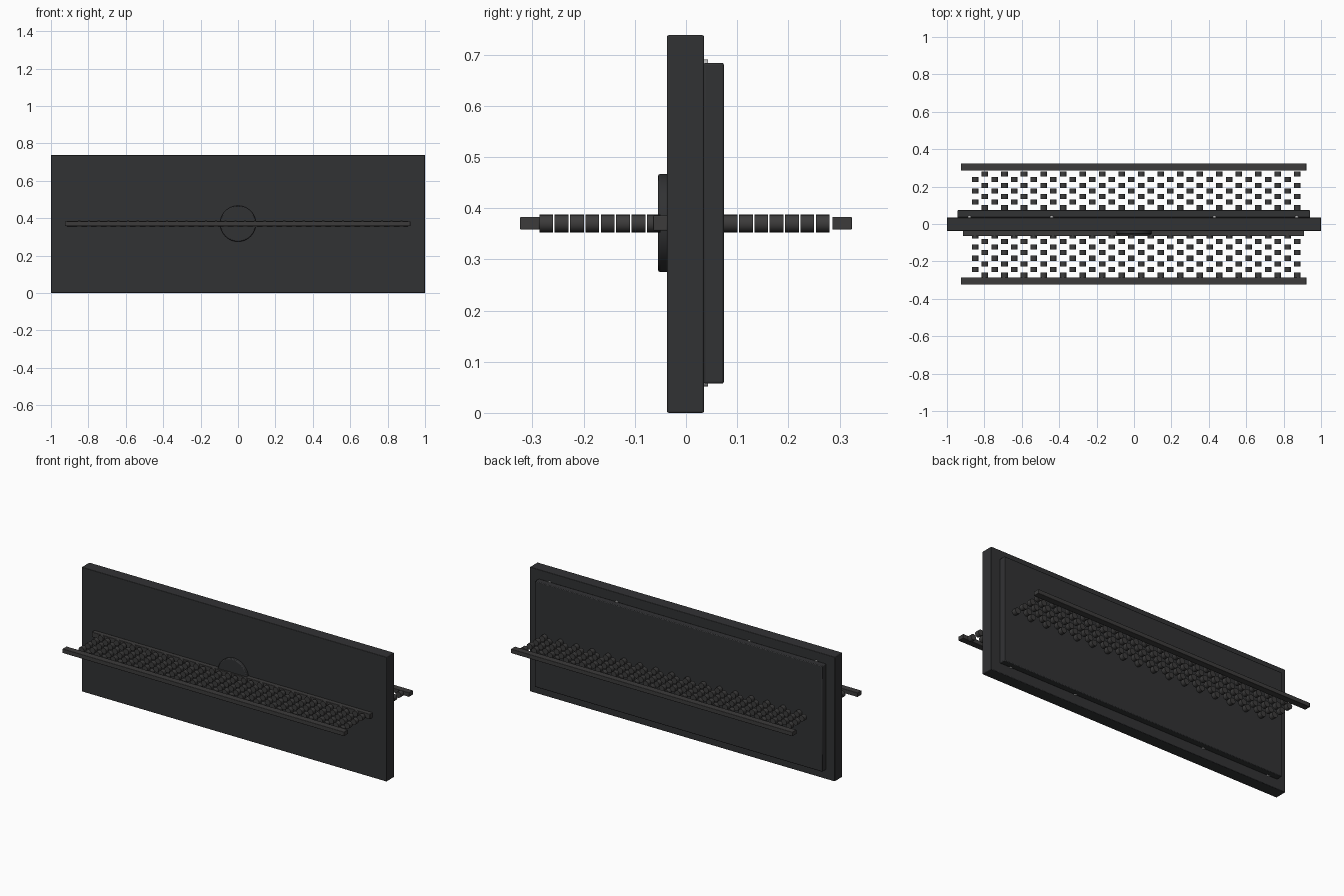
import bpy, bmesh, math
from mathutils import Matrix

if "Cube" in bpy.data.objects:
    bpy.data.objects.remove(bpy.data.objects["Cube"])


def material(name, col):
    m = bpy.data.materials.new(name)
    m.diffuse_color = (*col, 1)
    m.use_nodes = True
    m.node_tree.nodes["Principled BSDF"].inputs["Base Color"].default_value = m.diffuse_color
    return m


PLATE = material("dark_plate", (0.031, 0.032, 0.034))
METAL = material("dark_metal", (0.045, 0.044, 0.044))
LIGHT = material("light_steel", (0.5, 0.5, 0.5))


def finish(ob, mat, bevel=0.0, segments=2):
    ob.data.materials.append(mat)
    if bevel:
        b = ob.modifiers.new("bevel", 'BEVEL')
        b.width, b.segments, b.limit_method = bevel, segments, 'ANGLE'
    bpy.ops.object.select_all(action='DESELECT')
    ob.select_set(True)
    bpy.context.view_layer.objects.active = ob
    bpy.ops.object.shade_smooth_by_angle(angle=math.radians(35))


def from_bmesh(name, bm):
    me = bpy.data.meshes.new(name)
    bm.to_mesh(me)
    bm.free()
    ob = bpy.data.objects.new(name, me)
    bpy.context.collection.objects.link(ob)
    return ob


def box(name, x, y, z, mat, bevel):
    """Box from (min, max) ranges on each axis."""
    size = [b - a for a, b in (x, y, z)]
    mid = [(a + b) / 2 for a, b in (x, y, z)]
    bm = bmesh.new()
    bmesh.ops.create_cube(bm, size=1, matrix=Matrix.Translation(mid) @ Matrix.Diagonal((*size, 1)))
    finish(from_bmesh(name, bm), mat, bevel)


def y_cylinders(name, centres, radius, length, sides, mat, bevel=0.0):
    """Set of equal cylinders lying along y, in one mesh."""
    bm = bmesh.new()
    turn = Matrix.Rotation(math.pi / 2, 4, 'X')
    for c in centres:
        bmesh.ops.create_cone(bm, cap_ends=True, segments=sides, radius1=radius, radius2=radius,
                              depth=length, matrix=Matrix.Translation(c) @ turn)
    finish(from_bmesh(name, bm), mat, bevel)


ZC = 0.37

# Upright panel and the raised rear cover
box("main_panel", (-1, 1), (-0.037, 0.035), (0, 0.738), PLATE, 0.003)
box("rear_cover", (-0.945, 0.942), (0.034, 0.074), (0.057, 0.684), PLATE, 0.004)

# Round boss on the front face
y_cylinders("front_disc", [(0, -0.044, ZC + 0.001)], 0.096, 0.022, 64, PLATE, 0.005)

# Outer rails on both sides, and the strip against the panel
for side, name in ((-1, "front_rail"), (1, "rear_rail")):
    box(name, (-0.925, 0.922), sorted((side * 0.286, side * 0.324)), (0.358, 0.383), METAL, 0.002)
box("front_strip", (-0.915, 0.91), (-0.064, -0.036), (0.356, 0.386), METAL, 0.002)

# Staggered grid of short pegs; rows buried in the panel are left out
pegs = []
for col in range(34):
    for row in range(19):
        y = -0.273 + 0.03 * row
        if (row + col) % 2 and (y < -0.05 or y > 0.08):
            pegs.append((-0.849 + 0.0522 * col, y, ZC))
y_cylinders("pegs", pegs, 0.0175, 0.027, 16, METAL)

# Small screws peeking out at the rear cover's edges
screws = [(x, 0.039, z) for x in (-0.88, -0.44, 0.43, 0.87) for z in (0.681, 0.061)]
y_cylinders("screws", screws, 0.009, 0.008, 16, LIGHT)
